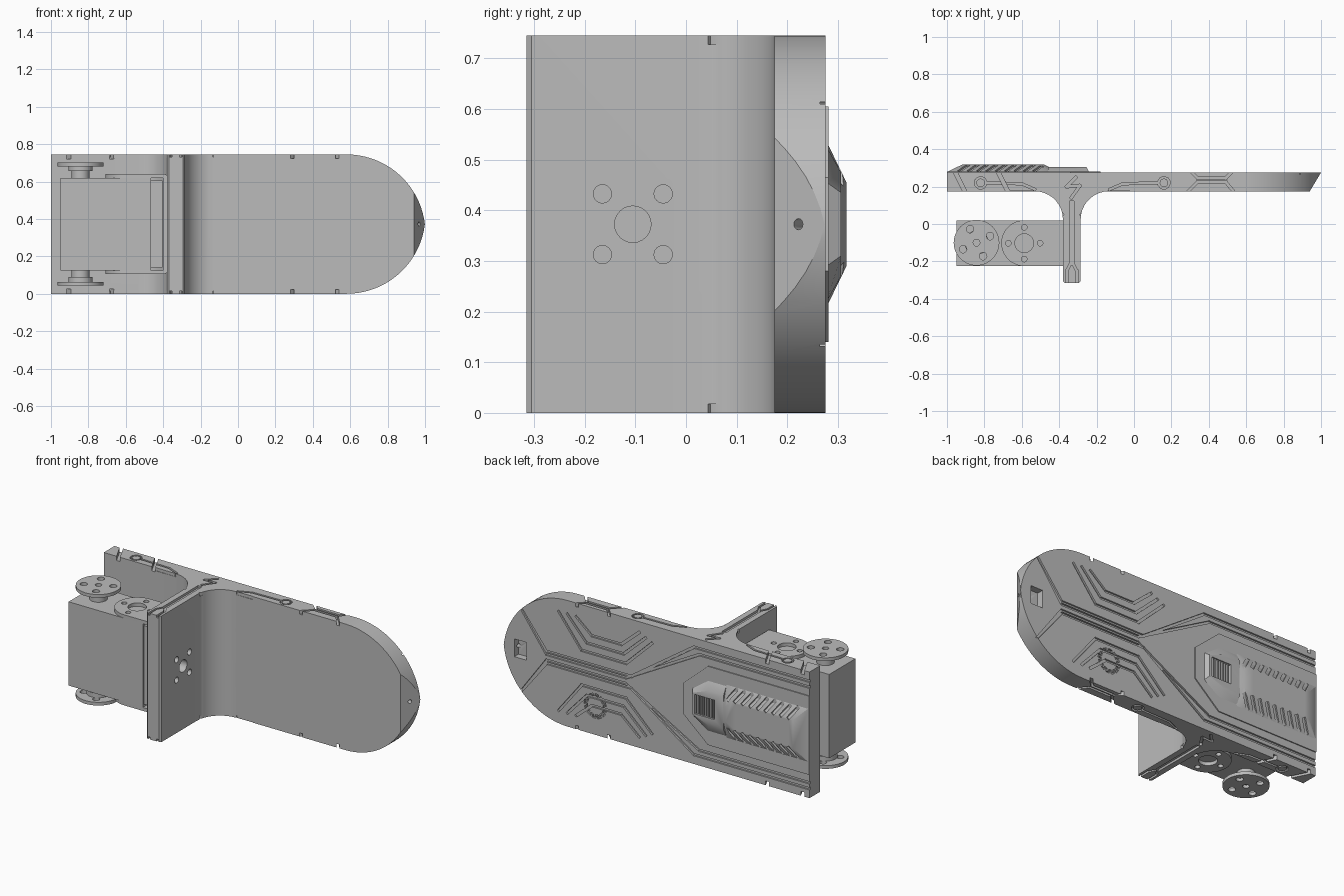
import bpy, bmesh, math
from mathutils import Vector as V

if "Cube" in bpy.data.objects:
    bpy.data.objects.remove(bpy.data.objects["Cube"])

H, MID, BACK = 0.745, 0.3725, 0.275
grey = bpy.data.materials.new("plain grey")
grey.use_nodes = True
grey.diffuse_color = (0.5, 0.5, 0.5, 1)
grey.node_tree.nodes["Principled BSDF"].inputs["Base Color"].default_value = (0.5, 0.5, 0.5, 1)


def loft(bm, a, b):
    """Closed solid between two matching rings of points."""
    va, vb = [bm.verts.new(p) for p in a], [bm.verts.new(p) for p in b]
    faces = [bm.faces.new(va), bm.faces.new(vb)]
    n = len(va)
    for i in range(n):
        j = (i + 1) % n
        faces.append(bm.faces.new((va[i], va[j], vb[j], vb[i])))
    bmesh.ops.recalc_face_normals(bm, faces=faces)


def prism_z(bm, pts, lo, hi):
    loft(bm, [(x, y, lo) for x, y in pts], [(x, y, hi) for x, y in pts])


def prism_y(bm, pts, lo, hi):
    loft(bm, [(x, lo, z) for x, z in pts], [(x, hi, z) for x, z in pts])


def circle(cx, cy, r, n=32, start=0.0, sweep=math.tau):
    steps = n if sweep == math.tau else n - 1
    return [(cx + r * math.cos(start + sweep * i / steps),
             cy + r * math.sin(start + sweep * i / steps)) for i in range(n)]


def box(bm, x, y, z):
    prism_z(bm, [(x[0], y[0]), (x[1], y[0]), (x[1], y[1]), (x[0], y[1])], *z)


def bar(bm, p, q, normal, w, h):
    """Box along p-q, w wide and reaching h to either side of the surface."""
    p, q, n = V(p), V(q), V(normal)
    d = (q - p).normalized()
    s = d.cross(n).normalized() * w / 2
    n, e = n * h, d * w * 0.45
    loft(bm, [p - e + s + n, p - e - s + n, p - e - s - n, p - e + s - n],
         [q + e + s + n, q + e - s + n, q + e - s - n, q + e + s - n])


def back_line(bm, pts, w=0.014, h=0.01, y=BACK):
    for (x, z), (u, v) in zip(pts, pts[1:]):
        bar(bm, (x, y, z), (u, y, v), (0, 1, 0), w, h)


def edge_line(bm, pts, w=0.014, h=0.014):
    """Grooves repeated on the upper and lower edges."""
    for z in (0, H):
        for (x, y), (u, v) in zip(pts, pts[1:]):
            bar(bm, (x, y, z), (u, v, z), (0, 0, 1), w, h)


def finish(name, bm):
    me = bpy.data.meshes.new(name)
    bm.to_mesh(me)
    bm.free()
    ob = bpy.data.objects.new(name, me)
    bpy.context.scene.collection.objects.link(ob)
    me.materials.append(grey)
    return ob


def boolean(ob, bm, op="DIFFERENCE"):
    cutter = finish("cutter", bm)
    cutter.hide_render = True
    mod = ob.modifiers.new("cut", "BOOLEAN")
    mod.object, mod.operation, mod.solver, mod.use_self = cutter, op, "EXACT", True
    bpy.context.view_layer.objects.active = ob
    bpy.ops.object.modifier_apply(modifier=mod.name)
    bpy.data.objects.remove(cutter)


def flip(pts):
    return [(x, H - z) for x, z in pts]


# T-shaped bracket: shield plate with a filleted stem
bm = bmesh.new()
q = math.pi / 2
profile = [(-1, BACK), (-1, 0.175)]
profile += circle(-0.53, 0.025, 0.15, 10, q, -q)
profile += [(-0.38, -0.305), (-0.37, -0.315), (-0.295, -0.315), (-0.285, -0.305)]
profile += circle(-0.135, 0.025, 0.15, 10, 2 * q, -q)
profile += [(-0.03, 0.175), (0.94, 0.175), (1, BACK)]
prism_z(bm, profile, 0, H)
plate = finish("bracket_plate", bm)

# Pointed arch outline of the tip
R = 0.422
a = math.asin((R - MID) / R)
upper = circle(0.58, H - R, R, 20, q, a - q + 2 * math.asin(0.0))
bm = bmesh.new()
prism_y(bm, [(-1.2, 0), (-1.2, H)] + upper + flip(upper[:-1])[::-1], -1, 1)
boolean(plate, bm, "INTERSECT")

# Mounting holes in the stem and pocket at the tip
bm = bmesh.new()
holes = [(-0.105, MID, 0.036)] + [(-0.105 + i * 0.06, MID + j * 0.06, 0.018)
                                for i in (-1, 1) for j in (-1, 1)]
for cy, cz, r in holes:
    ring = circle(cy, cz, r, 24)
    loft(bm, [(-0.41, y, z) for y, z in ring], [(-0.25, y, z) for y, z in ring])
box(bm, (0.85, 0.93), (0.235, 0.3), (0.32, 0.425))
loft(bm, [(0.99, y, z) for y, z in circle(0.213, MID, 0.011, 16)],
     [(0.88, y + 0.045, z) for y, z in circle(0.213, MID, 0.011, 16)])
boolean(plate, bm)

# Engraved lines on the back of the plate
bm = bmesh.new()
for k in range(3):
    d = 0.052 * k
    cup = [(0.64 - d * 1.1, 0.665), (0.49 - d * 0.65, 0.475 + d),
           (0.2 + d * 0.3, 0.475 + d), (0.03 + d * 0.8, 0.64 + d * 0.4)]
    back_line(bm, cup)
    back_line(bm, flip(cup))
for s in (0, 0.035):
    for f in (lambda p: p, flip):
        back_line(bm, f([(0.88, 0.61), (0.72, 0.39 + s / 2), (0.2 - s, 0.39 + s / 2),
                         (-0.28 + s, 0.655 + s), (-1.02, 0.655 + s)]))
teeth = []
for k in range(12):
    for r, o in ((0.07, 0), (0.07, 0.25), (0.055, 0.27), (0.055, 0.5)):
        t = math.tau * (k + 2 * o) / 12
        teeth.append((0.4 + r * math.cos(t), 0.17 + r * math.sin(t)))
back_line(bm, teeth + teeth[:1], 0.007, 0.008)
boolean(plate, bm)

# Engraved lines on the upper and lower edges
bm = bmesh.new()
for x in (-0.96, -0.73):
    edge_line(bm, [(x, 0.285), (x + 0.06, 0.165)], 0.02, 0.025)
for x, s in ((-0.82, 1), (0.16, -1)):
    ring = circle(x, 0.22, 0.028, 14)
    edge_line(bm, ring + ring[:1], 0.01)
    edge_line(bm, [(x + s * 0.03, 0.22), (x + s * 0.22, 0.215), (x + s * 0.29, 0.185)], 0.012)
edge_line(bm, [(-0.67, 0.17), (-0.53, 0.168), (-0.44, 0.13), (-0.385, 0.05)], 0.016, 0.018)
edge_line(bm, [(-0.28, 0.05), (-0.225, 0.13), (-0.135, 0.168), (-0.03, 0.17)], 0.016, 0.018)
edge_line(bm, [(0.28, 0.165), (0.34, 0.225), (0.49, 0.225), (0.54, 0.165)], 0.014, 0.022)
edge_line(bm, [(0.3, 0.285), (0.34, 0.245), (0.49, 0.245), (0.53, 0.285)], 0.014, 0.022)
edge_line(bm, [(-0.333, 0.11), (-0.333, -0.21)], 0.026)
for s in (-1, 1):
    edge_line(bm, [(-0.333, -0.2), (-0.333 + s * 0.027, -0.25), (-0.333 + s * 0.027, -0.33)], 0.012)
edge_line(bm, [(-0.31, 0.25), (-0.36, 0.2), (-0.29, 0.205), (-0.335, 0.14)], 0.014)
boolean(plate, bm)

# Raised panel on the back: base, ribbed ridge, louvred nose
bm = bmesh.new()
base = [(-1, 0.14), (-0.34, 0.14), (-0.18, 0.28)]
prism_y(bm, base + flip(base)[::-1], BACK - 0.01, 0.281)
finish("panel_base", bm)


def half_loft(bm, low, high, y0, ys):
    loft(bm, [(x, y0, z) for x, z in low + flip(low)[::-1]],
         [(x, y, z) for (x, z), y in zip(high + flip(high)[::-1], ys + ys[::-1])])


bm = bmesh.new()
half_loft(bm, [(-1, 0.21), (-0.46, 0.21), (-0.4, 0.28)],
          [(-0.92, 0.29), (-0.52, 0.29), (-0.48, 0.33)], 0.278, [0.317, 0.317, 0.317])
ridge = finish("panel_ridge", bm)
bm = bmesh.new()
for k in range(9):
    x = -0.93 + k * 0.05
    for z0, z1, s in ((0.225, 0.282, -1), (H - 0.225, H - 0.282, 1)):
        bar(bm, (x, 0.286, z0), (x + 0.04, 0.314, z1), V((0, 0.9, s * 0.44)), 0.02, 0.012)
boolean(ridge, bm)

bm = bmesh.new()
half_loft(bm, [(-0.46, 0.22), (-0.34, 0.22), (-0.24, 0.29)],
          [(-0.46, 0.27), (-0.36, 0.27), (-0.255, 0.31)], 0.278, [0.306, 0.306, 0.306])
nose = finish("panel_nose", bm)
bm = bmesh.new()
box(bm, (-0.4, -0.27), (0.284, 0.33), (0.315, 0.43))
boolean(nose, bm)
bm = bmesh.new()
for k in range(7):
    box(bm, (-0.39 + k * 0.017, -0.381 + k * 0.017), (0.28, 0.299), (0.315, 0.43))
finish("panel_louvres", bm)

# Motor body with its inner shoulder
bm = bmesh.new()
box(bm, (-0.95, -0.465), (-0.225, 0.02), (0.125, 0.62))
box(bm, (-0.465, -0.405), (-0.215, 0.01), (0.14, 0.605))
finish("motor_body", bm)

# U-shaped clamp around the motor
for name, lo, hi in (("upper_clamp", 0.62, 0.64), ("lower_clamp", 0.105, 0.125)):
    bm = bmesh.new()
    prism_z(bm, [(-0.385, -0.225), (-0.385, 0.02)]
            + circle(-0.587, -0.1025, 0.1225, 24, q, 2 * q), lo, hi)
    clamp = finish(name, bm)
    bm = bmesh.new()
    prism_z(bm, circle(-0.587, -0.1025, 0.05, 28), lo - 0.01, hi + 0.01)
    for x, y in circle(-0.587, -0.1025, 0.085, 4):
        prism_z(bm, circle(x, y, 0.015, 16), lo - 0.01, hi + 0.01)
    boolean(clamp, bm)
bm = bmesh.new()
box(bm, (-0.4, -0.38), (-0.225, 0.02), (0.11, 0.635))
finish("clamp_web", bm)

# Output discs on both ends of the motor shaft
for name, s in (("upper_disc", 1), ("lower_disc", -1)):
    cx, cy = -0.842, -0.1
    bm = bmesh.new()
    prism_z(bm, circle(cx, cy, 0.122, 48), MID + s * 0.309, MID + s * 0.328)
    disc = finish(name, bm)
    bm = bmesh.new()
    prism_z(bm, circle(cx, cy, 0.018, 16), MID + s * 0.3, MID + s * 0.34)
    for x, y in circle(cx, cy, 0.08, 4, 0.45):
        prism_z(bm, circle(x, y, 0.02, 20), MID + s * 0.3, MID + s * 0.34)
    boolean(disc, bm)
    bm = bmesh.new()
    prism_z(bm, circle(cx, cy, 0.065, 32), MID + s * 0.283, MID + s * 0.311)
    prism_z(bm, circle(cx, cy, 0.048, 32), MID + s * 0.24, MID + s * 0.285)
    finish(name + "_hub", bm)

# Smooth the round walls, keep edges sharp
for ob in bpy.context.scene.objects:
    ob.select_set(ob.type == "MESH")
bpy.context.view_layer.objects.active = plate
bpy.ops.object.shade_smooth_by_angle(angle=math.radians(30))
